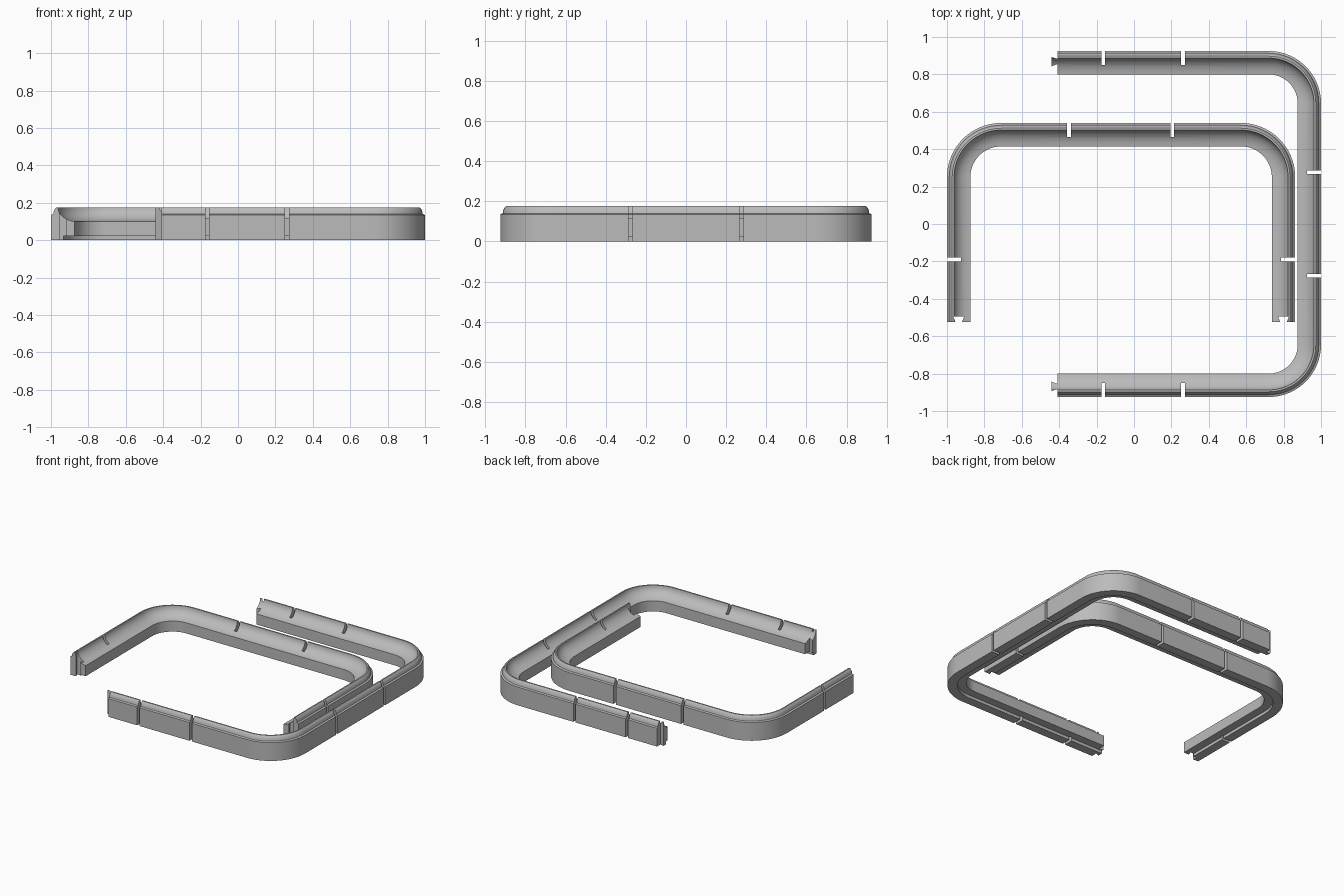
import bpy, bmesh, math

cube = bpy.data.objects.get("Cube")
if cube:
    bpy.data.objects.remove(cube, do_unlink=True)

grey = bpy.data.materials.new("plain grey")
grey.use_nodes = True
colour = (0.5, 0.5, 0.5, 1)
grey.diffuse_color = colour
grey.node_tree.nodes["Principled BSDF"].inputs["Base Color"].default_value = colour

# Rail cross-section: (distance in from the outer wall, height)
profile = [(0, 0), (0, 0.135), (0.012, 0.14), (0.015, 0.155), (0.021, 0.168), (0.028, 0.175), (0.038, 0.175)]
STEPS = 8
for i in range(1, STEPS + 1):          # concave inner slope
    a = math.radians(80) * i / STEPS
    profile.append((0.038 + 0.087 * (1 - math.cos(a)) / (1 - math.cos(math.radians(80))),
                    0.175 - 0.075 * math.sin(a) / math.sin(math.radians(80))))
profile += [(0.125, 0.022), (0.066, 0.022), (0.066, 0)]


def make_object(name, bm):
    bmesh.ops.recalc_face_normals(bm, faces=bm.faces)
    mesh = bpy.data.meshes.new(name)
    bm.to_mesh(mesh)
    bm.free()
    ob = bpy.data.objects.new(name, mesh)
    bpy.context.collection.objects.link(ob)
    mesh.materials.append(grey)
    return ob


def stations(start, end, centres, radius, angle, segments=20):
    """Outer edge points and outward angles along a U with two rounded corners."""
    path = [(start, angle)]
    for cx, cy in centres:
        for i in range(segments + 1):
            a = angle - math.pi / 2 * i / segments
            path.append(((cx + radius * math.cos(a), cy + radius * math.sin(a)), a))
        angle -= math.pi / 2
    return path + [(end, angle)]


def sweep(name, path):
    bm = bmesh.new()
    rings = [[bm.verts.new((x - d * math.cos(a), y - d * math.sin(a), z)) for d, z in profile]
             for (x, y), a in path]
    n = len(profile)
    for r, s in zip(rings, rings[1:]):
        for i in range(n):
            j = (i + 1) % n
            bm.faces.new((r[i], r[j], s[j], s[i]))
    bm.faces.new(rings[0])
    bm.faces.new(rings[-1])
    return make_object(name, bm)


def cut(rail, outlines):
    """Cut full-height prisms with the given plan outlines out of a rail."""
    bm = bmesh.new()
    for outline in outlines:
        low = [bm.verts.new((x, y, -0.1)) for x, y in outline]
        high = [bm.verts.new((x, y, 0.3)) for x, y in outline]
        bm.faces.new(low)
        bm.faces.new(high)
        for i in range(len(low)):
            j = (i + 1) % len(low)
            bm.faces.new((low[i], low[j], high[j], high[i]))
    cutter = make_object("cutter", bm)
    cutter.hide_render = True
    mod = rail.modifiers.new("cuts", "BOOLEAN")
    mod.operation, mod.solver, mod.object = "DIFFERENCE", "EXACT", cutter
    bpy.ops.object.select_all(action="DESELECT")
    bpy.context.view_layer.objects.active = rail
    rail.select_set(True)
    bpy.ops.object.modifier_apply(modifier=mod.name)
    bpy.data.objects.remove(cutter, do_unlink=True)
    bpy.ops.object.shade_smooth_by_angle(angle=math.radians(25))


def box(x0, x1, y0, y1):
    return [(x0, y0), (x1, y0), (x1, y1), (x0, y1)]


SLOT = 0.01     # half width of the narrow slots
DEPTH = 0.075

# Large rail, open to the right side, with a dovetail tab on each end
Y = 0.925
large = sweep("large_rail", stations((-0.44, Y), (-0.44, -Y), [(0.72, Y - 0.28), (0.72, 0.28 - Y)],
                                     0.28, math.pi / 2))
cuts = [box(1 - DEPTH, 1.1, y - SLOT, y + SLOT) for y in (0.277, -0.277)]
for s in (1, -1):
    for x in (-0.165, 0.262):
        cuts.append([(px, s * py) for px, py in box(x - SLOT, x + SLOT, Y - DEPTH, Y + 0.1)])
    outside = [(-0.41, -0.02), (-0.41, 0.042), (-0.44, 0.032), (-0.46, 0.032), (-0.46, -0.02)]
    inside = [(-0.41, 0.15), (-0.41, 0.07), (-0.44, 0.082), (-0.46, 0.082), (-0.46, 0.15)]
    for side in (outside, inside):
        cuts.append([(x, s * (Y - d)) for x, d in side])
cut(large, cuts)

# Small rail, open to the front, with a dovetail notch in each end
LEFT, RIGHT, BACK, END, R = -1.0, 0.862, 0.54, -0.525, 0.29
small = sweep("small_rail", stations((LEFT, END), (RIGHT, END), [(LEFT + R, BACK - R), (RIGHT - R, BACK - R)],
                                     R, math.pi))
cuts = [box(x - SLOT, x + SLOT, BACK - DEPTH, BACK + 0.1) for x in (-0.347, 0.205)]
for edge, s in ((LEFT, 1), (RIGHT, -1)):
    cuts.append([(edge + s * d, y) for d, y in box(-0.05, DEPTH, -0.19 - SLOT, -0.19 + SLOT)])
    notch = [(0.045, END - 0.02), (0.045, END), (0.035, END + 0.03),
             (0.092, END + 0.03), (0.08, END), (0.08, END - 0.02)]
    cuts.append([(edge + s * d, y) for d, y in notch])
cut(small, cuts)
